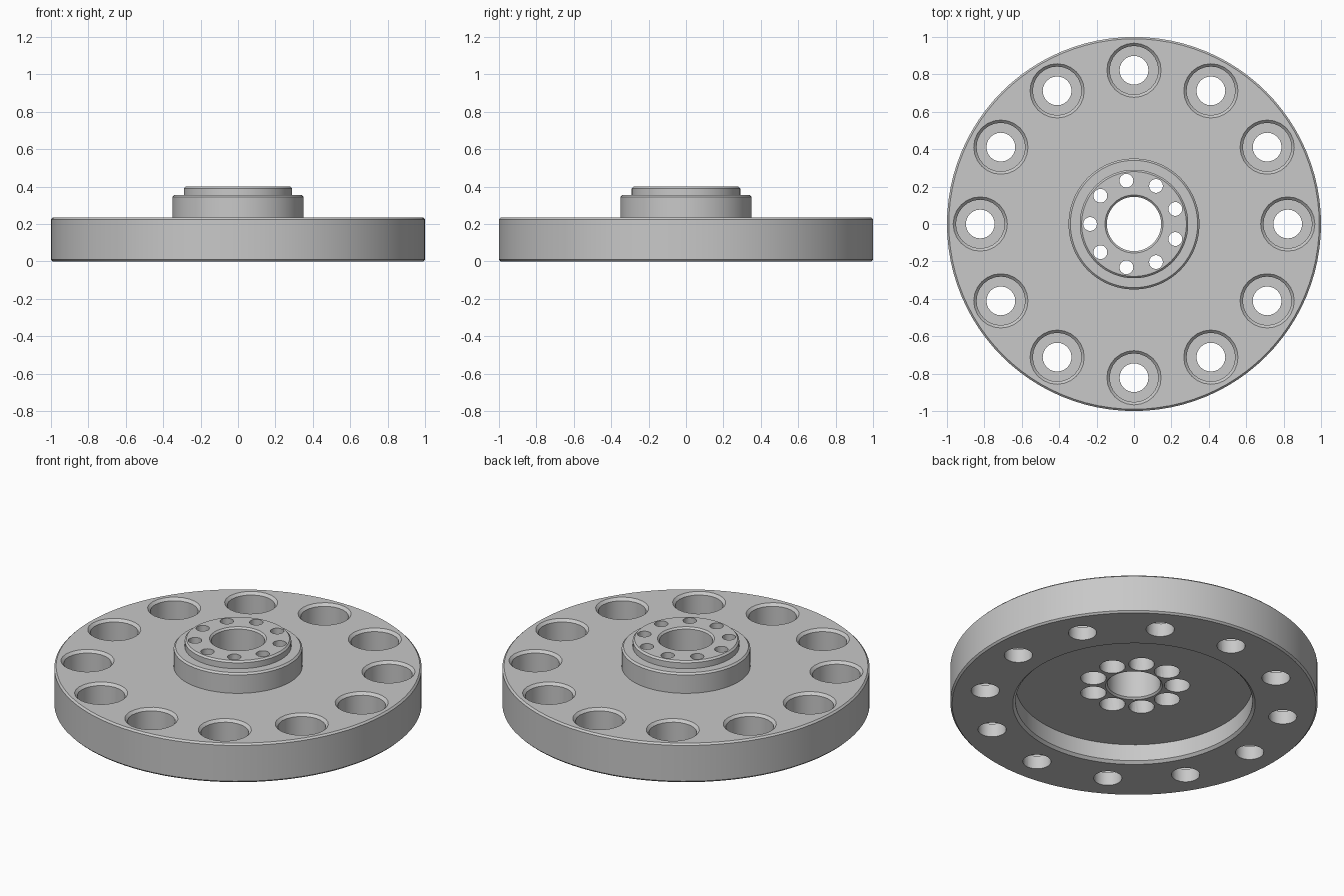
import bpy, bmesh, math

cube = bpy.data.objects.get("Cube")
if cube:
    bpy.data.objects.remove(cube, do_unlink=True)

grey = bpy.data.materials.new("plain grey")
grey.use_nodes = True
color = (0.58, 0.58, 0.58, 1)
grey.diffuse_color = color
grey.node_tree.nodes["Principled BSDF"].inputs["Base Color"].default_value = color


def lathe(bm, profile, segments, cx=0, cy=0, closed=False):
    """Revolve (radius, z) points; open profiles get flat end caps."""
    rings = []
    for r, z in profile:
        ring = []
        for i in range(segments):
            a = math.tau * i / segments
            ring.append(bm.verts.new((cx + r * math.cos(a), cy + r * math.sin(a), z)))
        rings.append(ring)
    pairs = list(zip(rings, rings[1:]))
    if closed:
        pairs.append((rings[-1], rings[0]))
    else:
        bm.faces.new(rings[0])
        bm.faces.new(rings[-1])
    for low, high in pairs:
        for i in range(segments):
            j = (i + 1) % segments
            bm.faces.new((low[i], low[j], high[j], high[i]))


def make_object(name, bm):
    bmesh.ops.recalc_face_normals(bm, faces=bm.faces)
    mesh = bpy.data.meshes.new(name)
    bm.to_mesh(mesh)
    bm.free()
    mesh.materials.append(grey)
    obj = bpy.data.objects.new(name, mesh)
    bpy.context.collection.objects.link(obj)
    return obj


# Flange disc with stepped hub, centre bore and recessed underside
c = 0.01
height, floor = 0.235, 0.115
disc_r, hub_r, step_r, bore_r, recess_r = 1.0, 0.35, 0.29, 0.145, 0.645
body = [
    (recess_r + 0.015, 0), (disc_r - c, 0), (disc_r, c),
    (disc_r, height - c), (disc_r - c, height),
    (hub_r, height), (hub_r, 0.355 - c), (hub_r - c, 0.355),
    (step_r, 0.355), (step_r, 0.40 - c), (step_r - c, 0.40),
    (bore_r + c, 0.40), (bore_r, 0.40 - c),
    (bore_r, floor + c), (bore_r + c, floor),
    (recess_r, floor), (recess_r, 0.015),
]
bm = bmesh.new()
lathe(bm, body, 96, closed=True)
flange = make_object("flange", bm)

# Cutter for the bolt holes
bm = bmesh.new()
rim_hole = [(0.077, -0.1), (0.077, 0.08), (0.13, 0.08), (0.13, height - 0.015),
            (0.145, height), (0.145, 0.3)]
for k in range(12):
    a = math.tau * k / 12
    lathe(bm, rim_hole, 24, 0.822 * math.cos(a), 0.822 * math.sin(a))
hub_hole = [(0.07, 0.05), (0.07, 0.22), (0.037, 0.22), (0.037, 0.5)]
for k in range(9):
    a = math.pi + math.tau * k / 9
    lathe(bm, hub_hole, 18, 0.235 * math.cos(a), 0.235 * math.sin(a))
cutter = make_object("bolt_hole_cutter", bm)
cutter.hide_render = True

# Cut the holes, then discard the cutter
cut = flange.modifiers.new("bolt holes", 'BOOLEAN')
cut.operation = 'DIFFERENCE'
cut.solver = 'EXACT'
cut.object = cutter
bpy.ops.object.select_all(action='DESELECT')
flange.select_set(True)
bpy.context.view_layer.objects.active = flange
bpy.ops.object.modifier_apply(modifier=cut.name)
bpy.data.objects.remove(cutter, do_unlink=True)
bpy.ops.object.shade_smooth_by_angle(angle=math.radians(30))
